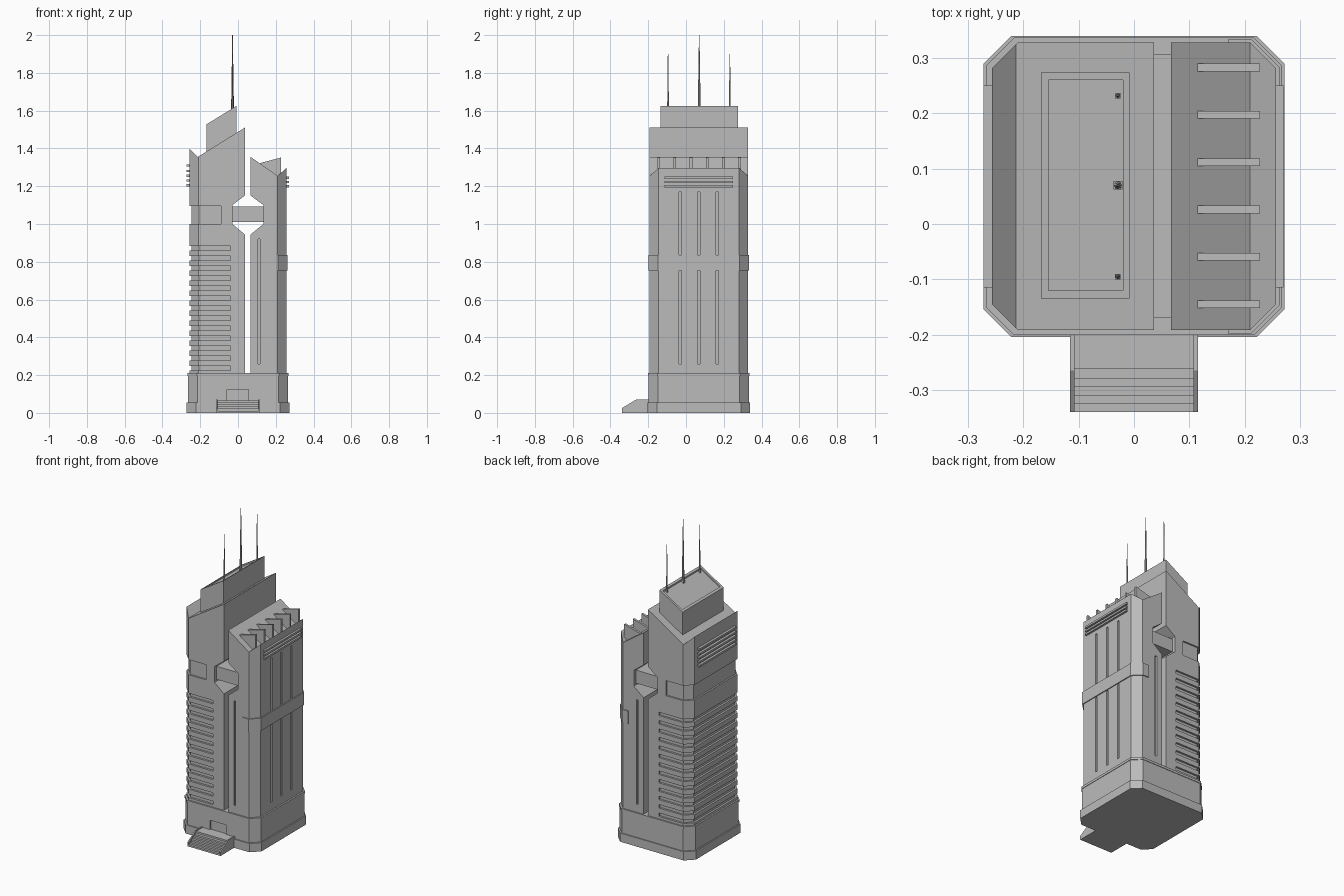
import bpy, bmesh
from mathutils import Vector

cube = bpy.data.objects.get("Cube")
if cube:
    bpy.data.objects.remove(cube, do_unlink=True)

concrete = bpy.data.materials.new("grey concrete")
concrete.use_nodes = True
GREY = (0.5, 0.5, 0.5, 1)
concrete.diffuse_color = GREY
concrete.node_tree.nodes["Principled BSDF"].inputs["Base Color"].default_value = GREY

AXES = {"x": Vector((1, 0, 0)), "y": Vector((0, 1, 0)), "z": Vector((0, 0, 1))}
MID_Y = 0.068   # centre of the tower shaft in depth


def place(a, b, axis, t):
    """Point from two profile coordinates plus a distance along the axis."""
    return {"x": (t, a, b), "y": (a, t, b), "z": (a, b, t)}[axis]


def prisms(name, polygon, axis, spans):
    """Extrude one outline along an axis, once for each (start, end) span."""
    bm = bmesh.new()
    for start, end in spans:
        face = bm.faces.new([bm.verts.new(place(a, b, axis, start)) for a, b in polygon])
        new = bmesh.ops.extrude_face_region(bm, geom=[face])["geom"]
        verts = [v for v in new if isinstance(v, bmesh.types.BMVert)]
        bmesh.ops.translate(bm, verts=verts, vec=AXES[axis] * (end - start))
    bmesh.ops.recalc_face_normals(bm, faces=bm.faces)
    mesh = bpy.data.meshes.new(name)
    bm.to_mesh(mesh)
    bm.free()
    mesh.materials.append(concrete)
    obj = bpy.data.objects.new(name, mesh)
    bpy.context.scene.collection.objects.link(obj)
    return obj


def box(name, x, y, z):
    return prisms(name, [(x[0], y[0]), (x[1], y[0]), (x[1], y[1]), (x[0], y[1])], "z", [z])


def combine(obj, cutter, operation="DIFFERENCE"):
    """Apply a boolean and throw the cutter away."""
    mod = obj.modifiers.new("cut", "BOOLEAN")
    mod.object, mod.operation, mod.solver = cutter, operation, "EXACT"
    bpy.context.view_layer.objects.active = obj
    bpy.ops.object.modifier_apply(modifier=mod.name)
    bpy.data.objects.remove(cutter, do_unlink=True)


def octagon(hx, hy, c):
    """Rectangle outline with chamfered corners."""
    half = [(hx, hy - c), (hx - c, hy), (c - hx, hy), (-hx, hy - c)]
    return [(x, MID_Y + y) for x, y in half] + [(-x, MID_Y - y) for x, y in half]


def wrap(inner, outer, end, side):
    """C-shaped outline that hugs one flank of the shaft and stops at x = end."""
    def path(grow):
        hx, hy, c = 0.257 + grow, 0.26 + grow, 0.047 + grow * 0.6
        pts = [(end, hy), (side * (hx - c), hy), (side * hx, hy - c)]
        return [(x, MID_Y + y) for x, y in pts] + [(x, MID_Y - y) for x, y in reversed(pts)]
    return path(outer) + path(inner)[::-1]


# Podium: flared plinth, wall and cornice
for name, hx, hy, span in (("plinth", 0.272, 0.272, (0, 0.055)),
                           ("podium_wall", 0.264, 0.266, (0.055, 0.195)),
                           ("podium_cornice", 0.267, 0.269, (0.195, 0.21))):
    part = prisms(name, octagon(hx, hy, 0.05), "z", [span])
    if name != "podium_cornice":
        combine(part, box("door_cutter", (-0.058, 0.055), (-0.3, -0.185), (0.04, 0.125)))

# Two shafts: sloped roof profiles, a hexagonal opening between them
left_profile = [(-0.3, 0.2), (0.036, 0.2), (0.036, 0.945), (-0.03, 1.0), (-0.03, 1.1),
                (0.036, 1.15), (0.036, 1.51), (-0.213, 1.355), (-0.258, 1.4), (-0.3, 1.44)]
right_profile = [(0.3, 0.2), (0.067, 0.2), (0.067, 0.945), (0.135, 1.0), (0.135, 1.1),
                 (0.067, 1.15), (0.067, 1.355), (0.21, 1.255), (0.255, 1.295), (0.3, 1.335)]
left_tower = prisms("left_tower", left_profile, "y", [(-0.3, 0.5)])
right_tower = prisms("right_tower", right_profile, "y", [(-0.3, 0.5)])
for tower in (left_tower, right_tower):
    combine(tower, prisms("shaft", octagon(0.257, 0.26, 0.047), "z", [(0.205, 1.6)]), "INTERSECT")

# Horizontal slots around the left shaft, and a taller recess above them
slots = [(0.225 + 0.053 * i, 0.247 + 0.053 * i) for i in range(13)]
combine(left_tower, prisms("slots", wrap(-0.012, 0.03, -0.04, -1), "z", slots))
combine(left_tower, prisms("recess", wrap(-0.01, 0.03, -0.09, -1), "z", [(1.0, 1.095)]))

# Vertical grooves on the right shaft
for y in (-0.03, 0.068, 0.166):
    combine(right_tower, box("groove", (0.245, 0.3), (y - 0.006, y + 0.006), (0.26, 1.17)))
for y in (MID_Y - 0.26, MID_Y + 0.26):
    combine(right_tower, box("groove", (0.105, 0.117), (y - 0.01, y + 0.01), (0.26, 0.92)))

# Belt around the right shaft and bridge through the opening
prisms("right_belt", wrap(-0.01, 0.006, 0.17, 1), "z", [(0.755, 0.835)])
box("bridge", (-0.04, 0.145), (-0.17, 0.306), (1.01, 1.093))

# Louvres on both flanks
for name, side, heights in (("left_louvres", -1, (1.205, 1.23, 1.255, 1.28, 1.31)),
                            ("right_louvres", 1, (1.2, 1.222, 1.245))):
    ends = (-0.272, -0.25) if side < 0 else (0.25, 0.27)
    outline = [(ends[0], -0.115), (ends[1], -0.115), (ends[1], 0.25), (ends[0], 0.25)]
    prisms(name, outline, "z", [(z - 0.006, z + 0.006) for z in heights])

# Roof fins on the right shaft
fin = [(0.115, 1.322), (0.228, 1.352), (0.228, 1.268), (0.21, 1.25)]
prisms("roof_fins", fin, "y", [(-0.152 + 0.0856 * i, -0.138 + 0.0856 * i) for i in range(6)])

# Penthouse with a sunken sloping roof
penthouse = prisms("penthouse", [(-0.168, 1.37), (-0.008, 1.47), (-0.008, 1.625),
                                 (-0.168, 1.527)], "y", [(-0.135, 0.274)])
combine(penthouse, prisms("roof_well", [(-0.155, 1.525), (-0.02, 1.608), (-0.02, 1.7),
                                        (-0.155, 1.7)], "y", [(-0.12, 0.26)]))

# Tapered masts
for name, y, r, top in (("front_mast", -0.095, 0.005, 1.9), ("middle_mast", 0.07, 0.008, 2.0),
                        ("rear_mast", 0.232, 0.005, 1.9)):
    bpy.ops.mesh.primitive_cone_add(vertices=8, radius1=r, radius2=0.0015, depth=top - 1.58,
                                    location=(-0.029, y, (top + 1.58) / 2))
    mast = bpy.context.object
    mast.name = name
    mast.data.materials.append(concrete)
    box(name + "_foot", (-0.029 - r, -0.029 + r), (y - r, y + r), (1.58, 1.615))

# Entrance stairs, landing and sloping cheeks
for i in range(5):
    y = -0.34 + 0.015 * i
    box(f"step_{i + 1}", (-0.11, 0.11), (y, -0.19), (0.011 * i, 0.011 * (i + 1)))
box("landing", (-0.11, 0.11), (-0.262, -0.19), (0.055, 0.066))
cheek = [(-0.34, 0), (-0.34, 0.025), (-0.265, 0.07), (-0.19, 0.07), (-0.19, 0)]
prisms("stair_cheeks", cheek, "x", [(-0.116, -0.108), (0.108, 0.116)])
